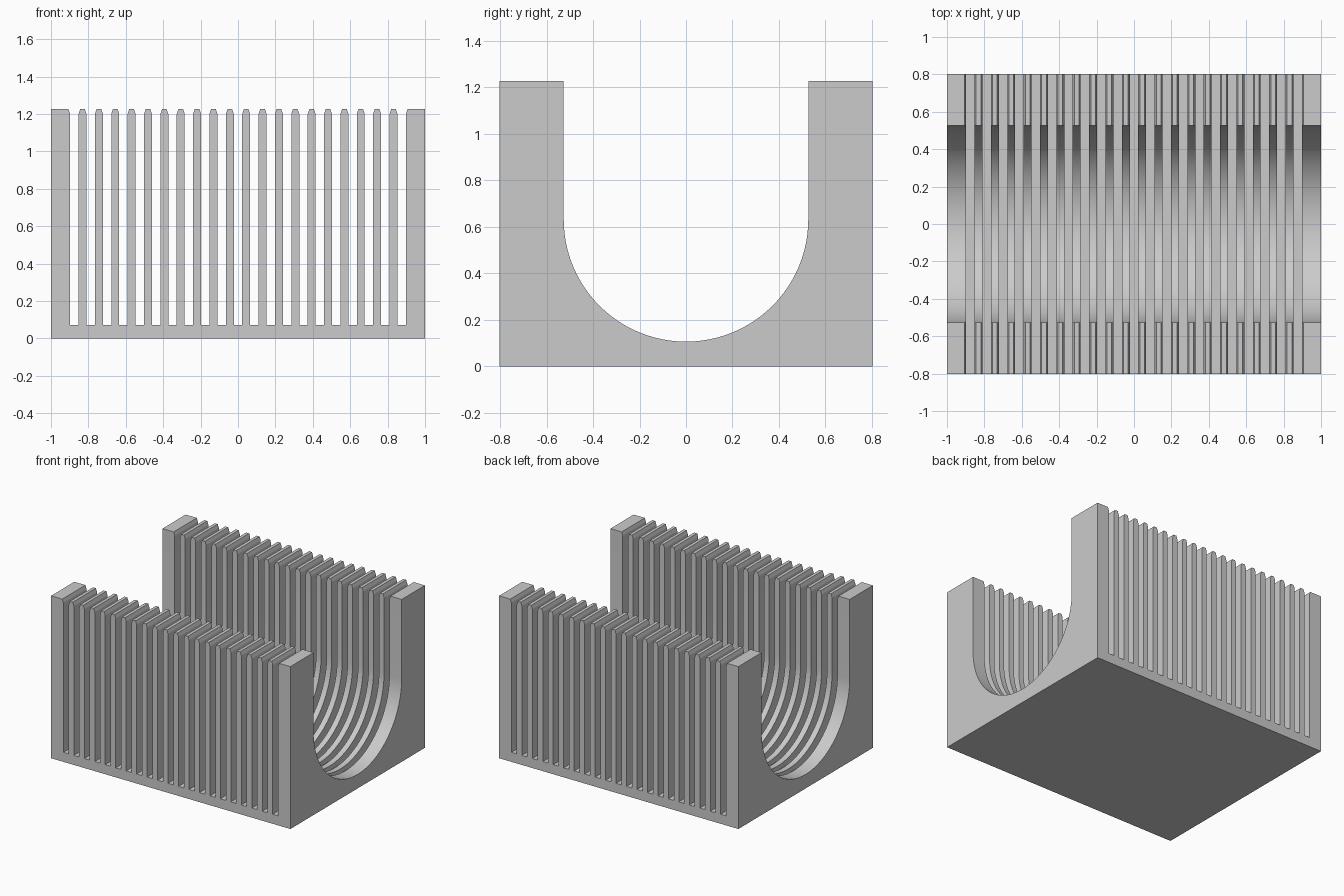
import bpy, bmesh, math

if "Cube" in bpy.data.objects:
    bpy.data.objects.remove(bpy.data.objects["Cube"], do_unlink=True)

HALF_X, HALF_Y, TOP = 1.0, 0.803, 1.227
RADIUS, ARC_Z, ARC_STEPS = 0.526, 0.632, 48
SLOTS, PITCH, SLOT_HALF, FLOOR = 21, 0.0875, 0.0225, 0.072
CHAMFER_W, CHAMFER_Z = 0.009, 1.2


def add_prism(bm, profile, sweep):
    """Extrude a closed profile along the sweep vector."""
    face = bm.faces.new([bm.verts.new(p) for p in profile])
    new = bmesh.ops.extrude_face_region(bm, geom=[face])["geom"]
    verts = [v for v in new if isinstance(v, bmesh.types.BMVert)]
    bmesh.ops.translate(bm, verts=verts, vec=sweep)


def make_object(name, bm):
    bmesh.ops.recalc_face_normals(bm, faces=bm.faces)
    mesh = bpy.data.meshes.new(name)
    bm.to_mesh(mesh)
    bm.free()
    obj = bpy.data.objects.new(name, mesh)
    bpy.context.collection.objects.link(obj)
    return obj


# Plain grey material
grey = bpy.data.materials.new("grey")
grey.use_nodes = True
grey.diffuse_color = (0.6, 0.6, 0.6, 1)
grey.node_tree.nodes["Principled BSDF"].inputs["Base Color"].default_value = grey.diffuse_color

# U-shaped cradle body, swept along x
angles = [math.pi * i / ARC_STEPS for i in range(ARC_STEPS + 1)]
arc = [(RADIUS * math.cos(a), ARC_Z - RADIUS * math.sin(a)) for a in angles]
outline = [(-HALF_Y, 0), (HALF_Y, 0), (HALF_Y, TOP), (RADIUS, TOP)]
outline += arc + [(-RADIUS, TOP), (-HALF_Y, TOP)]
bm = bmesh.new()
add_prism(bm, [(-HALF_X, y, z) for y, z in outline], (2 * HALF_X, 0, 0))
cradle = make_object("slotted_cradle", bm)
cradle.data.materials.append(grey)

# Row of slot cutters that flare at the top to chamfer the fins
flare = SLOT_HALF + CHAMFER_W
right_side = [(SLOT_HALF, FLOOR), (SLOT_HALF, CHAMFER_Z), (flare, TOP), (flare, TOP + 0.1)]
slot = right_side + [(-x, z) for x, z in reversed(right_side)]
bm = bmesh.new()
for i in range(SLOTS):
    cx = (i - (SLOTS - 1) / 2) * PITCH
    add_prism(bm, [(cx + x, -1, z) for x, z in slot], (0, 2, 0))
cutter = make_object("slot_cutter", bm)
cutter.hide_render = True

# Cut the slots and bake the result
cut = cradle.modifiers.new("slots", "BOOLEAN")
cut.operation = "DIFFERENCE"
cut.solver = "EXACT"
cut.object = cutter
bpy.ops.object.select_all(action="DESELECT")
cradle.select_set(True)
bpy.context.view_layer.objects.active = cradle
bpy.ops.object.modifier_apply(modifier=cut.name)
bpy.data.objects.remove(cutter, do_unlink=True)

# Smooth the trough, keep the edges sharp
bpy.ops.object.shade_smooth_by_angle(angle=math.radians(15))
